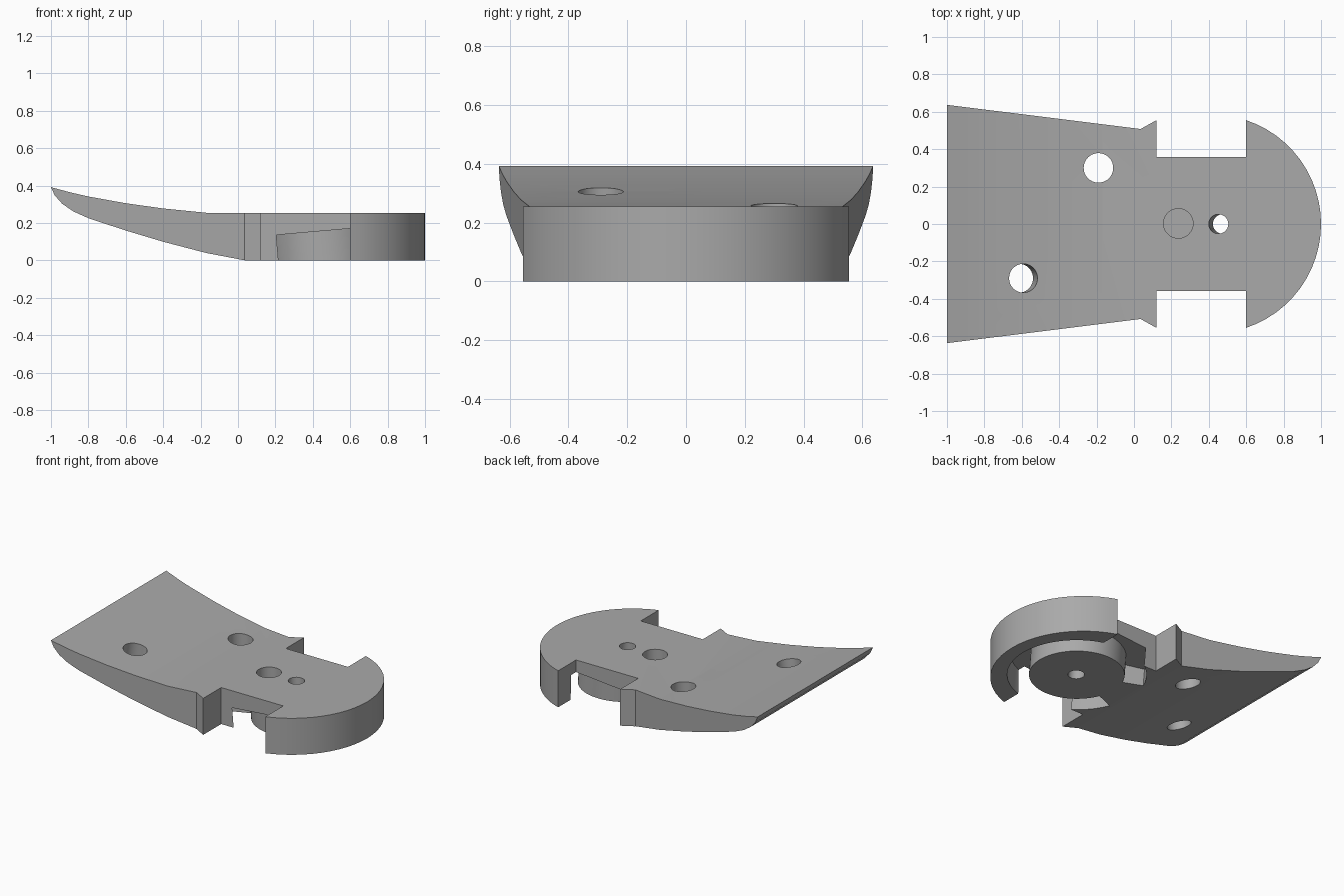
import bpy, bmesh
from math import sin, cos, radians, atan2
from mathutils import Matrix, Vector

default = bpy.data.objects.get("Cube")
if default:
    bpy.data.objects.remove(default, do_unlink=True)

grey = bpy.data.materials.new("mid grey")
grey.use_nodes = True
colour = (0.4, 0.4, 0.4, 1)
grey.diffuse_color = colour
grey.node_tree.nodes["Principled BSDF"].inputs["Base Color"].default_value = colour


def prism(name, outline, low, high, matrix=None):
    """Extrude a flat outline from low to high, then place it."""
    bm = bmesh.new()
    face = bm.faces.new([bm.verts.new((x, y, low)) for x, y in outline])
    moved = bmesh.ops.extrude_face_region(bm, geom=[face])["geom"]
    verts = [v for v in moved if isinstance(v, bmesh.types.BMVert)]
    bmesh.ops.translate(bm, verts=verts, vec=(0, 0, high - low))
    bmesh.ops.recalc_face_normals(bm, faces=bm.faces)
    mesh = bpy.data.meshes.new(name)
    bm.to_mesh(mesh)
    bm.free()
    if matrix:
        mesh.transform(matrix)
    mesh.materials.append(grey)
    obj = bpy.data.objects.new(name, mesh)
    bpy.context.collection.objects.link(obj)
    return obj


def arc(radius, start, end, steps, cx=0):
    angles = [radians(start + (end - start) * i / steps) for i in range(steps + 1)]
    return [(cx + radius * cos(a), radius * sin(a)) for a in angles]


def circle(radius, steps=40):
    return arc(radius, 0, 360, steps)[:-1]


def placed(x, y, z, tilt=0):
    return Matrix.Translation((x, y, z)) @ Matrix.Rotation(radians(tilt), 4, 'Y')


def combine(target, tool, operation):
    """Apply a boolean and drop the tool."""
    mod = target.modifiers.new("shape", 'BOOLEAN')
    mod.operation, mod.solver, mod.object = operation, 'EXACT', tool
    bpy.context.view_layer.update()
    evaluated = target.evaluated_get(bpy.context.evaluated_depsgraph_get())
    mesh = bpy.data.meshes.new_from_object(evaluated)
    target.modifiers.clear()
    target.data = mesh
    bpy.data.objects.remove(tool, do_unlink=True)


# Plan outline: flared tail, side notches and rounded nose
half = [(-1, 0.637), (0.035, 0.508), (0.12, 0.555), (0.12, 0.357), (0.6, 0.357)]
nose_angle = 71.6
nose = arc(0.585, nose_angle, -nose_angle, 24, 0.415)
plan = half + nose + [(x, -y) for x, y in reversed(half)]
body = prism("body_plate", plan, -0.1, 0.6)

# Side profile: flat front, tail sweeping upwards
top = [(-1, 0.392), (-0.9, 0.365), (-0.8, 0.342), (-0.6, 0.306), (-0.4, 0.278),
       (-0.17, 0.255), (1.1, 0.255)]
bottom = [(1.1, 0), (0.04, 0), (-0.17, 0.04), (-0.4, 0.1), (-0.6, 0.16), (-0.8, 0.226),
          (-0.88, 0.262), (-0.94, 0.303), (-0.98, 0.348)]
side = prism("side_profile", top + bottom, -1, 1, Matrix.Rotation(radians(90), 4, 'X'))
combine(body, side, 'INTERSECT')

# Tilted ring groove underneath, leaving a round boss joined to the tail by a bridge
bridge = 22
groove = (arc(0.437, bridge - 180, 180 - bridge, 60)
          + arc(0.3, 180 - bridge, bridge - 180, 60))
combine(body, prism("groove", groove, -0.4, 0, placed(0.455, 0, 0.158, -5)), 'DIFFERENCE')

# Pivot hole, two mounting holes and the blind socket
holes = [
    ("pivot_hole", 0.052, -1, 1, placed(0.463, 0, 0.128, -5)),
    ("left_hole", 0.079, -1, 1, placed(-0.19, 0.3, 0.15)),
    ("right_hole", 0.077, -1, 1, placed(-0.603, -0.29, 0.235, 9)),
    ("socket", 0.079, 0.1, 1, placed(0.237, 0.003, 0)),
]
for name, radius, low, high, matrix in holes:
    combine(body, prism(name, circle(radius), low, high, matrix), 'DIFFERENCE')

# Smooth the round walls and keep the edges crisp
bpy.ops.object.select_all(action='DESELECT')
body.select_set(True)
bpy.context.view_layer.objects.active = body
bpy.ops.object.shade_smooth_by_angle(angle=radians(20))
